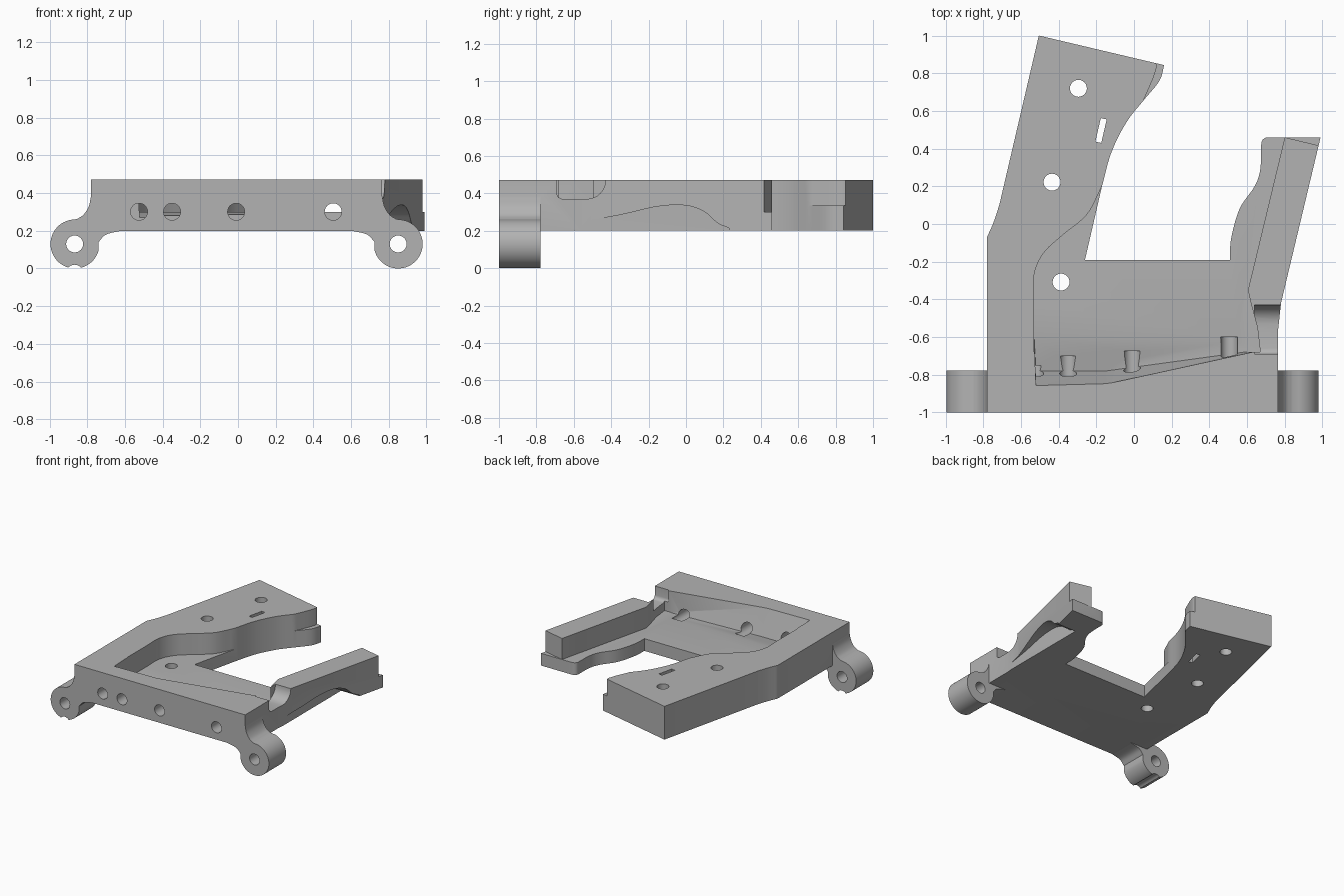
import bpy, bmesh, math
from mathutils import Vector, Matrix

if "Cube" in bpy.data.objects:
    bpy.data.objects.remove(bpy.data.objects["Cube"])

grey = bpy.data.materials.new("plain grey")
grey.use_nodes = True
GREY = (0.45, 0.45, 0.45, 1)
grey.diffuse_color = GREY
grey.node_tree.nodes["Principled BSDF"].inputs["Base Color"].default_value = GREY

FLOOR, LOW, TOP = 0.3, 0.2, 0.472


def curve(pts, steps=6):
    """Smooth path through a few points."""
    p = [Vector(q) for q in pts]
    p = [2 * p[0] - p[1]] + p + [2 * p[-1] - p[-2]]
    out = []
    for a, b, c, d in zip(p, p[1:], p[2:], p[3:]):
        for i in range(steps):
            t = i / steps
            out.append(tuple(0.5 * (2 * b + (c - a) * t + (2 * a - 5 * b + 4 * c - d) * t * t
                                    + (3 * b - a - 3 * c + d) * t ** 3)))
    return out + [tuple(p[-2])]


def arc(cx, cy, r, a0, a1, n=24):
    return [(cx + r * math.cos(math.radians(a0 + (a1 - a0) * i / n)),
             cy + r * math.sin(math.radians(a0 + (a1 - a0) * i / n))) for i in range(n + 1)]


def finish(name, bm):
    bmesh.ops.recalc_face_normals(bm, faces=bm.faces)
    me = bpy.data.meshes.new(name)
    bm.to_mesh(me)
    bm.free()
    me.materials.append(grey)
    ob = bpy.data.objects.new(name, me)
    bpy.context.collection.objects.link(ob)
    return ob


def prism(name, pts, lo, hi, axis="z"):
    """Extrude a flat profile along an axis."""
    place = {"z": lambda a, b, t: (a, b, t), "y": lambda a, b, t: (a, t, b),
             "x": lambda a, b, t: (t, a, b)}[axis]
    bm = bmesh.new()
    face = bm.faces.new([bm.verts.new(place(a, b, lo)) for a, b in pts])
    new = bmesh.ops.extrude_face_region(bm, geom=[face])["geom"]
    shift = Vector(place(0, 0, hi - lo))
    bmesh.ops.translate(bm, verts=[v for v in new if isinstance(v, bmesh.types.BMVert)], vec=shift)
    return finish(name, bm)


def hull(name, pts):
    bm = bmesh.new()
    for p in pts:
        bm.verts.new(p)
    bmesh.ops.convex_hull(bm, input=bm.verts[:])
    return finish(name, bm)


def combine(target, others, operation):
    for other in others:
        mod = target.modifiers.new(other.name, "BOOLEAN")
        mod.operation, mod.object, mod.solver = operation, other, "EXACT"
        bpy.context.view_layer.objects.active = target
        bpy.ops.object.modifier_apply(modifier=mod.name)
        bpy.data.objects.remove(other)


# Frame outline: front bar and two arms
arm_edge = curve([(0.16, 0.843), (0.135, 0.76), (0.05, 0.655), (-0.04, 0.54), (-0.12, 0.38), (-0.17, 0.2)])
right_edge = curve([(0.51, -0.19), (0.515, -0.08), (0.56, 0.08), (0.64, 0.2), (0.67, 0.29), (0.675, 0.42)])
outer_left = curve([(-0.78, -0.07), (-0.745, 0.01), (-0.715, 0.1)])
outline = ([(-0.78, -1)] + outer_left + [(-0.505, 1)] + arm_edge + [(-0.26, -0.19)]
           + right_edge + arc(0.71, 0.425, 0.035, 180, 90, 6)[1:]
           + [(0.99, 0.46), (0.78, -0.42), (0.765, -0.56), (0.765, -1)])
frame = prism("bracket_frame", outline, LOW, TOP)

# Stepped pocket, its sloping front wall, and the end of the right arm
pocket_side = curve([(-0.53, -0.42), (-0.53, -0.27), (-0.48, -0.155), (-0.38, -0.06), (-0.25, 0.05), (-0.17, 0.2)])
pocket = prism("pocket_cutter", [(-0.53, -0.68)] + pocket_side + [
    (0.3, 0.2), (0.4, 0.6), (1.1, 0.6), (1.1, 0.388), (0.8, 0.46), (0.605, -0.35),
    (0.62, -0.42), (0.655, -0.55), (0.67, -0.68)], FLOOR, 0.6)
front_slope = hull("front_wall_cutter", [
    (-0.53, -0.68, FLOOR), (0.62, -0.675, FLOOR), (0.3, -0.685, FLOOR),
    (-0.52, -0.78, 0.265), (-0.15, -0.78, 0.265),
    (-0.52, -0.86, 0.48), (-0.15, -0.85, 0.48), (0.63, -0.68, 0.48),
    (-0.53, -0.6, 0.48), (0.63, -0.6, 0.48), (-0.53, -0.6, FLOOR), (0.62, -0.6, FLOOR)])

# Rounded saddle in the right side, and the relief under the right arm
saddle = prism("saddle_cutter", [(-0.69, 0.6), (-0.69, 0.4)] + arc(-0.66, 0.4, 0.03, 180, 270, 4)[1:]
               + arc(-0.53, 0.47, 0.1, 270, 360, 8) + [(-0.42, 0.6)], 0.64, 1.1, "x")
relief = prism("relief_cutter", [(-0.55, 0.1)] + curve([
    (-0.55, 0.25), (-0.35, 0.285), (-0.15, 0.33), (0.0, 0.335), (0.1, 0.3), (0.17, 0.24), (0.23, 0.215)])
    + [(0.25, 0.1)], 0.77, 1.2, "x")

# Ledge at the tip of the left arm
tip = prism("tip_cutter", [(0.115, 0.88)] + curve([(0.12, 0.83), (0.1, 0.77), (0.05, 0.655)])
            + [(0.3, 0.65), (0.3, 0.88)], 0.335, 0.6)

combine(frame, [pocket, front_slope, saddle, relief, tip], "DIFFERENCE")


# Mounting ears at the front corners
def ear(name, cx, s, side, inner):
    r = 0.13
    ring = [(cx + s * x, 0.13 + z) for x, z in arc(0, 0, r, 80, -165, 40)]
    under = [(inner - s * x, z) for x, z in curve([(0.01, 0.14), (0.05, 0.18), (0.13, LOW)], 5)]
    neck = [(side + s * x, z) for x, z in curve([(0, 0.385), (0.012, 0.33), (0.04, 0.285), (0.075, 0.262)], 5)]
    pts = [(side - s * 0.04, 0.385)] + neck + ring + under + [(inner - s * 0.13, 0.23), (side - s * 0.04, 0.23)]
    ob = prism(name, pts, -1, -0.778, "y")
    return ob


left_ear = ear("left_ear", 0.85, 1, 0.765, 0.735)
right_ear = ear("right_ear", -0.865, -1, -0.78, -0.75)
notch = prism("notch_cutter", arc(-0.867, -0.025, 0.045, 0, 345, 23), -1.1, -0.7, "y")
combine(right_ear, [notch], "DIFFERENCE")
combine(frame, [left_ear, right_ear], "UNION")

# Drilled holes and the slot
R = 0.045
holes = [prism("front_hole", arc(x, FLOOR + 0.001, R, 0, 345, 23), -1.1, end, "y")
         for x, end in ((-0.525, -0.75), (-0.35, -0.7), (-0.01, -0.675), (0.505, -0.6))]
holes += [prism("ear_hole", arc(x, 0.13, R, 0, 345, 23), -1.1, -0.7, "y") for x in (-0.867, 0.85)]
holes += [prism("plate_hole", arc(x, y, R, 0, 345, 23), 0, 0.6)
          for x, y in ((-0.295, 0.72), (-0.435, 0.222), (-0.387, -0.308))]
slot = prism("slot", [(-0.016, -0.064), (0.016, -0.064), (0.016, 0.064), (-0.016, 0.064)], 0, 0.6)
slot.data.transform(Matrix.Translation((-0.175, 0.496, 0)) @ Matrix.Rotation(math.radians(-13), 4, "Z"))
combine(frame, holes + [slot], "DIFFERENCE")

bpy.ops.object.select_all(action="DESELECT")
frame.select_set(True)
bpy.context.view_layer.objects.active = frame
bpy.ops.object.shade_smooth_by_angle(angle=math.radians(30))
